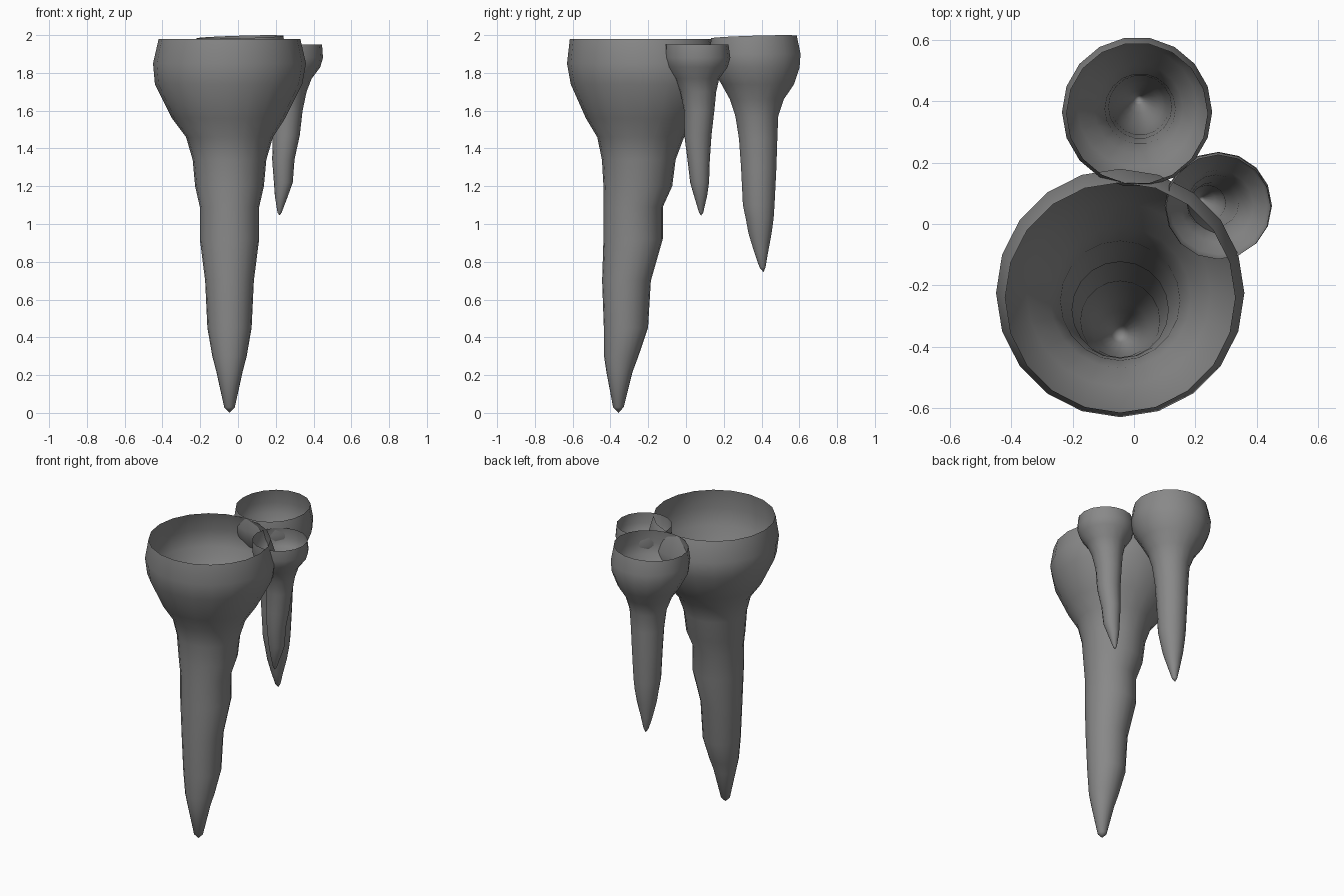
import bpy
import bmesh
from math import cos, sin, pi, radians
from mathutils import Vector

default_cube = bpy.data.objects.get("Cube")
if default_cube:
    bpy.data.objects.remove(default_cube, do_unlink=True)


def make_material(name, colour):
    material = bpy.data.materials.new(name)
    material.use_nodes = True
    material.diffuse_color = colour
    shader = material.node_tree.nodes["Principled BSDF"]
    shader.inputs["Base Color"].default_value = colour
    shader.inputs["Roughness"].default_value = 0.9
    return material


stone = make_material("grey stone", (0.25, 0.25, 0.25, 1))


def make_stalactite(name, sections, tip, sides, rim_tilt=(0, 0)):
    """Loft rings of (height, centre x, centre y, radius) down to a closed tip."""
    mesh_builder = bmesh.new()
    rings = []
    for index, (height, centre_x, centre_y, radius) in enumerate(sections):
        ring = []
        for step in range(sides):
            angle = 2 * pi * step / sides
            offset = Vector((cos(angle), sin(angle), 0)) * radius
            # Only the open rim leans, the rings below stay level
            if index == 0:
                offset.z = offset.x * rim_tilt[0] + offset.y * rim_tilt[1]
            position = Vector((centre_x, centre_y, height)) + offset
            ring.append(mesh_builder.verts.new(position))
        rings.append(ring)

    # Side walls, with the top left open
    for upper, lower in zip(rings, rings[1:]):
        for step in range(sides):
            following = (step + 1) % sides
            mesh_builder.faces.new(
                (upper[step], lower[step], lower[following], upper[following]))

    # Pointed end
    last_ring = rings[-1]
    point = mesh_builder.verts.new(tip)
    for step in range(sides):
        following = (step + 1) % sides
        mesh_builder.faces.new((last_ring[step], point, last_ring[following]))

    mesh_builder.normal_update()
    mesh = bpy.data.meshes.new(name)
    mesh_builder.to_mesh(mesh)
    mesh_builder.free()
    mesh.materials.append(stone)
    stalactite = bpy.data.objects.new(name, mesh)
    bpy.context.collection.objects.link(stalactite)

    bpy.ops.object.select_all(action="DESELECT")
    stalactite.select_set(True)
    bpy.context.view_layer.objects.active = stalactite
    bpy.ops.object.shade_smooth_by_angle(angle=radians(35))
    return stalactite


# Long stalactite at the front
make_stalactite("large_stalactite", [
    (1.98, -.045, -.24, .375),
    (1.85, -.045, -.225, .405),
    (1.74, -.05, -.22, .39),
    (1.56, -.05, -.23, .30),
    (1.46, -.045, -.24, .23),
    (1.34, -.045, -.25, .195),
    (1.2, -.045, -.255, .182),
    (1.09, -.045, -.28, .157),
    (.92, -.045, -.28, .157),
    (.7, -.045, -.315, .129),
    (.45, -.045, -.318, .117),
    (.3, -.045, -.343, .091),
    (.22, -.045, -.352, .07),
    (.03, -.045, -.358, .028),
], (-.045, -.358, 0), 20)

# Medium stalactite at the back, with a slightly leaning rim
make_stalactite("medium_stalactite", [
    (1.99, .01, .36, .23),
    (1.9, .01, .365, .245),
    (1.83, .01, .367, .238),
    (1.74, .01, .38, .195),
    (1.66, .015, .375, .145),
    (1.57, .02, .375, .115),
    (1.45, .02, .382, .103),
    (1.3, .02, .385, .095),
    (1.1, .02, .385, .085),
    (1.03, .02, .39, .075),
    (.95, .018, .392, .062),
    (.85, .015, .398, .037),
    (.77, .015, .405, .016),
], (.015, .41, .745), 18, (.03, .03))

# Short stalactite at the side
make_stalactite("small_stalactite", [
    (1.95, .275, .055, .17),
    (1.88, .275, .06, .175),
    (1.83, .275, .06, .16),
    (1.77, .272, .058, .118),
    (1.7, .268, .065, .095),
    (1.6, .262, .07, .08),
    (1.47, .255, .063, .072),
    (1.34, .24, .067, .059),
    (1.22, .24, .072, .05),
    (1.15, .23, .077, .035),
    (1.06, .22, .08, .011),
], (.22, .08, 1.045), 16)
